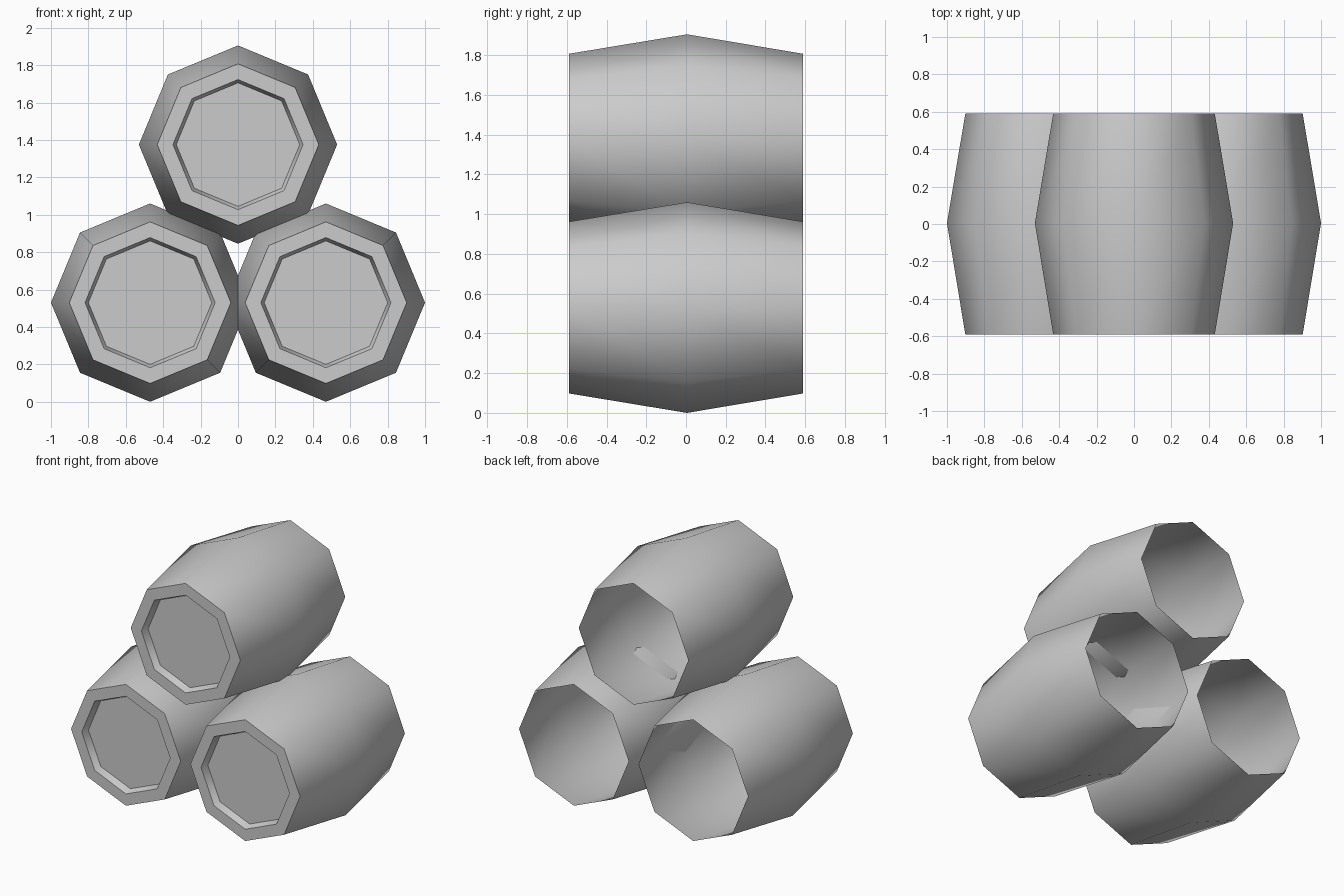
import bpy
import bmesh
from math import cos, sin, pi, radians

cube = bpy.data.objects.get("Cube")
if cube:
    bpy.data.objects.remove(cube, do_unlink=True)

SIDES = 8

# Plain grey for every barrel
grey = bpy.data.materials.new("plain grey")
grey.use_nodes = True
colour = (0.6, 0.6, 0.6, 1)
grey.diffuse_color = colour
grey.node_tree.nodes["Principled BSDF"].inputs["Base Color"].default_value = colour

# (radius, y) from the open back, over the belly, to the recessed front lid
PROFILE = [(0.432, 0.59), (0.53, 0.005), (0.432, -0.59), (0.348, -0.59), (0.33, -0.54)]


def barrel(name, x, z):
    bm = bmesh.new()
    rings = []
    for radius, y in PROFILE:
        angles = [2 * pi * i / SIDES for i in range(SIDES)]
        rings.append([bm.verts.new((radius * cos(a), y, radius * sin(a))) for a in angles])
    for back, front in zip(rings, rings[1:]):
        for i in range(SIDES):
            j = (i + 1) % SIDES
            bm.faces.new((back[i], back[j], front[j], front[i]))
    # Lid panel closes the front only
    bm.faces.new(rings[-1])
    mesh = bpy.data.meshes.new(name)
    bm.to_mesh(mesh)
    bm.free()
    mesh.materials.append(grey)
    obj = bpy.data.objects.new(name, mesh)
    obj.location = (x, 0, z)
    bpy.context.collection.objects.link(obj)
    # Rounded staves, crisp rim and lid
    bpy.ops.object.select_all(action="DESELECT")
    obj.select_set(True)
    bpy.context.view_layer.objects.active = obj
    bpy.ops.object.shade_smooth_by_angle(angle=radians(60))


# Pyramid stack of three
barrel("barrel_right", -0.47, 0.53)
barrel("barrel_left", 0.47, 0.53)
barrel("barrel_top", 0, 1.375)
